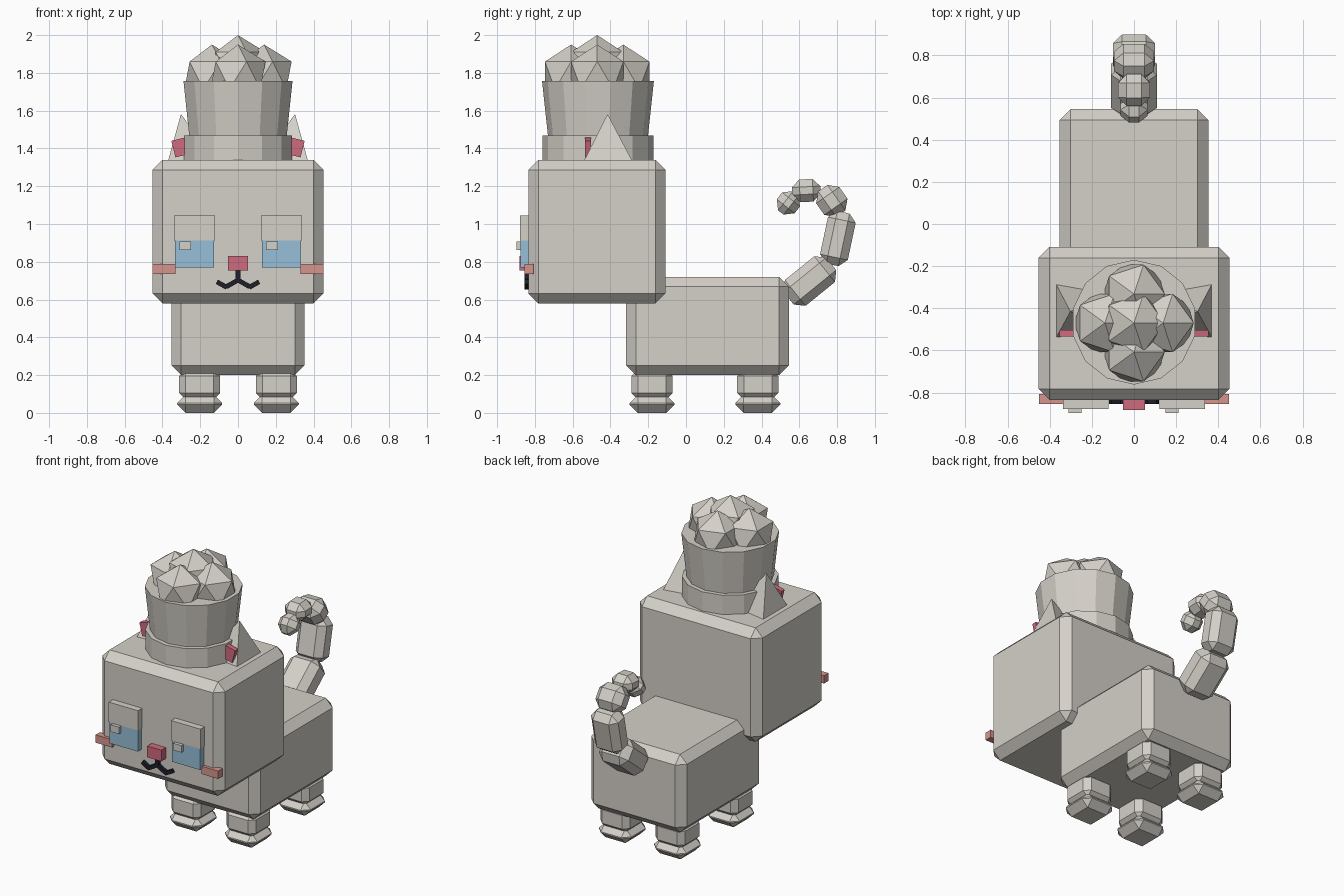
import bpy, bmesh, math
from mathutils import Matrix, Vector

if "Cube" in bpy.data.objects:
    bpy.data.objects.remove(bpy.data.objects["Cube"])


def material(name, rgb):
    m = bpy.data.materials.new(name)
    m.diffuse_color = (*rgb, 1)
    m.use_nodes = True
    m.node_tree.nodes["Principled BSDF"].inputs["Base Color"].default_value = m.diffuse_color
    return m


GREY = material("warm_grey", (0.66, 0.63, 0.58))
BLUE = material("eye_blue", (0.31, 0.52, 0.69))
PINK = material("deep_pink", (0.62, 0.145, 0.21))
SALMON = material("salmon", (0.68, 0.30, 0.27))
DARK = material("near_black", (0.013, 0.013, 0.023))


def finish(name, bm, mat):
    bmesh.ops.recalc_face_normals(bm, faces=bm.faces)
    me = bpy.data.meshes.new(name)
    bm.to_mesh(me)
    bm.free()
    me.materials.append(mat)
    ob = bpy.data.objects.new(name, me)
    bpy.context.collection.objects.link(ob)
    return ob


def box(name, centre, size, mat=GREY, bevel=0.0, rot=0.0, axis='X'):
    """Box with chamfered edges, turned about one axis."""
    bm = bmesh.new()
    bmesh.ops.create_cube(bm, size=1)
    bmesh.ops.scale(bm, vec=size, verts=bm.verts)
    if bevel:
        bmesh.ops.bevel(bm, geom=bm.edges[:], offset=bevel, segments=1,
                        profile=0.5, affect='EDGES')
    bm.transform(Matrix.Translation(centre) @ Matrix.Rotation(rot, 4, axis))
    return finish(name, bm, mat)


def span(name, x, y, z, mat=GREY, bevel=0.0):
    """Box given by its extent on each axis."""
    ext = (x, y, z)
    return box(name, Vector([(a + b) / 2 for a, b in ext]),
               Vector([abs(b - a) for a, b in ext]), mat, bevel)


def drum(name, z0, r0, z1, r1, sides=14):
    """Faceted drum centred on the hat axis."""
    bm = bmesh.new()
    bmesh.ops.create_cone(bm, cap_ends=True, segments=sides, radius1=r0,
                          radius2=r1, depth=z1 - z0)
    bm.transform(Matrix.Translation((0, HAT_Y, (z0 + z1) / 2)))
    return finish(name, bm, GREY)


# Head and body
span("head", (-0.453, 0.453), (-0.835, -0.108), (0.58, 1.34), bevel=0.053)
span("body", (-0.353, 0.353), (-0.318, 0.545), (0.20, 0.72), bevel=0.052)

# Legs and feet
for side, sx in (("left", -1), ("right", 1)):
    for end, y in (("front", -0.18), ("back", 0.38)):
        c = 0.203 * sx
        span(f"{end}_{side}_leg", (c - 0.109, c + 0.109), (y - 0.109, y + 0.109),
             (0.07, 0.23), bevel=0.035)
        span(f"{end}_{side}_foot", (c - 0.119, c + 0.119), (y - 0.119, y + 0.119),
             (0.0, 0.096), bevel=0.044)

# Ears with pink inner plates
for side, sx in (("left", -1), ("right", 1)):
    bm = bmesh.new()
    base = [bm.verts.new((sx * x, y, 1.335)) for x, y in
            ((0.37, -0.285), (0.37, -0.54), (0.12, -0.51), (0.12, -0.33))]
    apex = bm.verts.new((sx * 0.302, -0.415, 1.582))
    bm.faces.new(base)
    for i in range(4):
        bm.faces.new((base[i], base[(i + 1) % 4], apex))
    finish(f"{side}_ear", bm, GREY)
    box(f"{side}_inner_ear", (sx * 0.303, -0.519, 1.406), (0.08, 0.032, 0.09),
        PINK, rot=sx * math.radians(14), axis='Y')

# Hat: band, flaring crown and faceted puffs
HAT_Y = -0.466
drum("hat_band", 1.335, 0.293, 1.468, 0.293)
drum("hat_crown", 1.46, 0.264, 1.756, 0.296)
puffs = [(0, 0, 1.837), (0.138, 0, 1.787), (-0.138, 0, 1.787),
         (0, 0.138, 1.787), (0, -0.138, 1.787)]
for i, (x, y, z) in enumerate(puffs):
    bm = bmesh.new()
    bmesh.ops.create_icosphere(bm, subdivisions=1, radius=0.163)
    bm.transform(Matrix.Translation((x, HAT_Y - 0.004 + y, z)))
    finish(f"hat_puff_{i + 1}", bm, GREY)

# Eyes: lid, iris and highlight
for side, sx in (("left", -1), ("right", 1)):
    c = 0.23 * sx
    span(f"{side}_eyelid", (c - 0.108, c + 0.108), (-0.879, -0.82), (0.913, 1.045))
    span(f"{side}_iris", (c - 0.104, c + 0.104), (-0.875, -0.82), (0.77, 0.913), BLUE)
    h = c - 0.05
    span(f"{side}_eye_highlight", (h - 0.031, h + 0.031), (-0.897, -0.86),
         (0.862, 0.908))
    # Cheeks
    span(f"{side}_cheek", (sx * 0.33, sx * 0.452), (-0.855, -0.808),
         (0.735, 0.787), SALMON)

# Nose and mouth
span("nose", (-0.052, 0.052), (-0.882, -0.82), (0.755, 0.83), PINK)
span("mouth_stem", (-0.013, 0.013), (-0.856, -0.82), (0.69, 0.757), DARK)
for side, sx in (("left", -1), ("right", 1)):
    for part, (x0, z0), (x1, z1) in (("inner", (0, 0.703), (0.062, 0.668)),
                                     ("outer", (0.058, 0.664), (0.112, 0.694))):
        dx, dz = sx * (x1 - x0), z1 - z0
        box(f"{side}_mouth_{part}",
            (sx * (x0 + x1) / 2, -0.838, (z0 + z1) / 2),
            (math.hypot(dx, dz), 0.034, 0.025), DARK,
            rot=-math.atan2(dz, dx), axis='Y')

# Tail: centre y, centre z, width, length, thickness, angle, chamfer
tail = [(0.656, 0.698, 0.217, 0.29, 0.175, 39, 0.045),
        (0.804, 0.923, 0.20, 0.285, 0.15, 78, 0.042),
        (0.772, 1.122, 0.19, 0.165, 0.15, 125, 0.045),
        (0.637, 1.177, 0.15, 0.15, 0.12, 183, 0.04),
        (0.542, 1.112, 0.13, 0.13, 0.12, 232, 0.042)]
for i, (y, z, w, length, t, ang, bev) in enumerate(tail):
    box(f"tail_segment_{i + 1}", (0, y, z), (w, length, t), GREY, bev,
        math.radians(ang), 'X')
